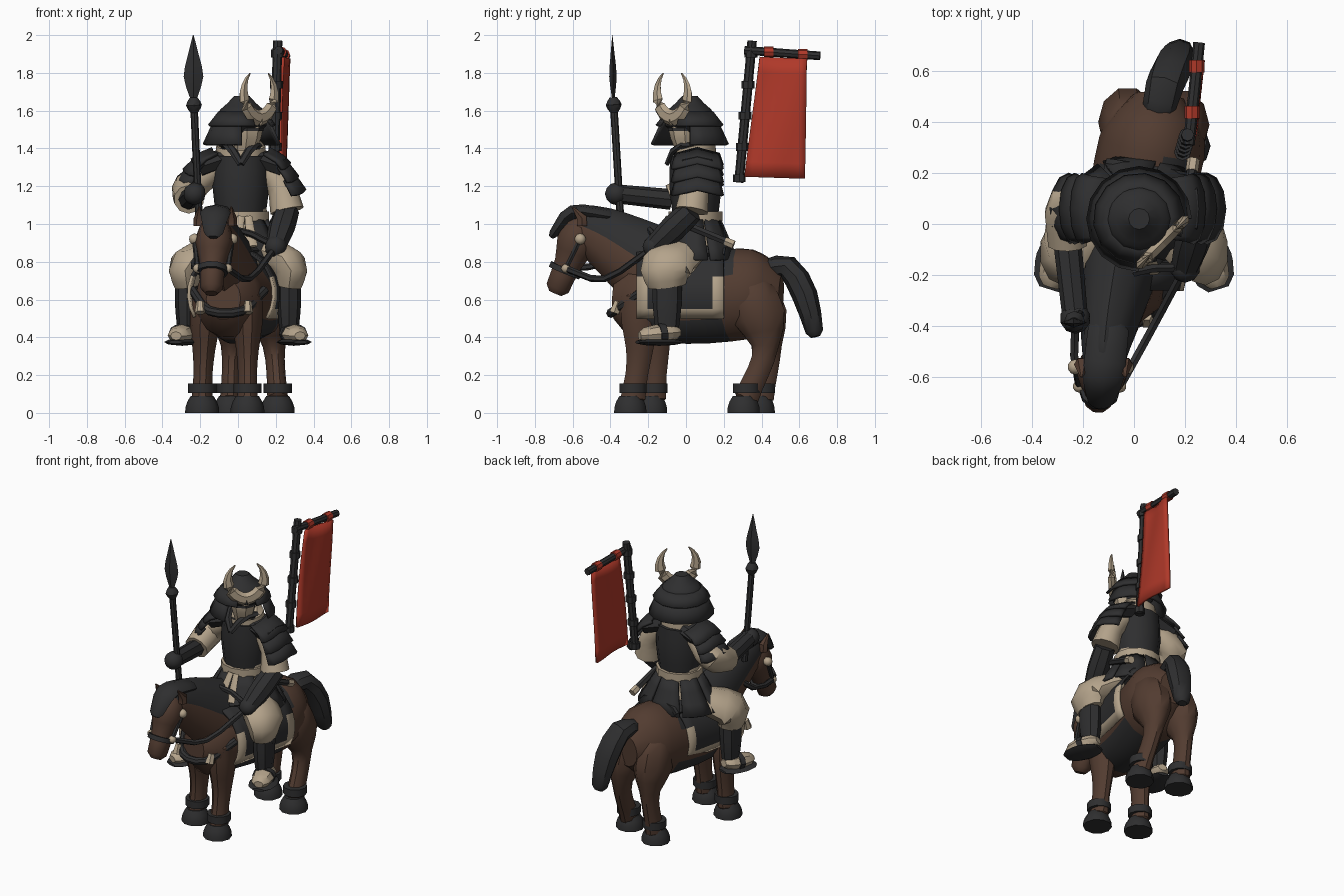
import bpy, bmesh
from math import sin, cos, pi, radians, sqrt
from mathutils import Vector

cube = bpy.data.objects.get("Cube")
if cube:
    bpy.data.objects.remove(cube, do_unlink=True)


def material(name, red, green, blue):
    mat = bpy.data.materials.new(name)
    mat.use_nodes = True
    mat.diffuse_color = (red, green, blue, 1)
    mat.node_tree.nodes["Principled BSDF"].inputs["Base Color"].default_value = mat.diffuse_color
    return mat


BLACK = material("charcoal black", .028, .028, .029)
BROWN = material("horse brown", .085, .045, .03)
CREAM = material("cream cloth", .46, .37, .26)
RED = material("banner red", .43, .04, .022)
made = []


def at(x, y, z):
    return Vector((x, y, z))


SIDEWAYS, FORWARD, UP = at(1, 0, 0), at(0, -1, 0), at(0, 0, 1)


def flow(values, t):
    """Smooth curve through evenly spaced values, numbers or vectors alike."""
    last = len(values) - 1
    i = min(int(t * last), last - 1)
    f = t * last - i
    here, there = values[i], values[i + 1]
    before = values[i - 1] if i else 2 * here - there
    after = values[i + 2] if i + 2 <= last else 2 * there - here
    bend = 2 * before - 5 * here + 4 * there - after
    return here + .5 * f * (there - before + f * (bend + f * (3 * (here - there) + after - before)))


def finish(name, bm, mats, rule=None):
    """Turn a bmesh into an object; the rule picks a material per face centre."""
    bmesh.ops.recalc_face_normals(bm, faces=bm.faces)
    if rule:
        for face in bm.faces:
            face.material_index = int(rule(face.calc_center_median()))
    mesh = bpy.data.meshes.new(name)
    bm.to_mesh(mesh)
    bm.free()
    for mat in mats:
        mesh.materials.append(mat)
    ob = bpy.data.objects.new(name, mesh)
    bpy.context.collection.objects.link(ob)
    made.append(ob)
    return ob


def tube(name, path, radii, *mats, flat=1, sides=10, side=SIDEWAYS, rings=6, dome=False, rule=None):
    """Loft ellipses along a smooth path; flat is depth divided by width."""
    centres = [flow(path, i / rings) for i in range(rings + 1)]
    widths = [flow(radii, i / rings) for i in range(rings + 1)]
    if dome:
        nose = (centres[0] - centres[1]).normalized() * widths[0] * .5
        tip = (centres[-1] - centres[-2]).normalized() * widths[-1] * .5
        centres = [centres[0] + nose, *centres, centres[-1] + tip]
        widths = [widths[0] * .55, *widths, widths[-1] * .55]
    bm = bmesh.new()
    loops = []
    for i, (centre, width) in enumerate(zip(centres, widths)):
        along = (centres[min(i + 1, len(centres) - 1)] - centres[max(i - 1, 0)]).normalized()
        u = (side - along * side.dot(along)).normalized() * width
        v = along.cross(u) * flat
        angles = [2 * pi * k / sides for k in range(sides)]
        loops.append([bm.verts.new(centre + u * cos(a) + v * sin(a)) for a in angles])
    for low, high in zip(loops, loops[1:]):
        for k in range(sides):
            j = (k + 1) % sides
            bm.faces.new((low[k], low[j], high[j], high[k]))
    bm.faces.new(loops[0])
    bm.faces.new(loops[-1])
    return finish(name, bm, mats, rule)


def rod(name, start, end, radius, mat, **options):
    return tube(name, [start, end], [radius, radius], mat, rings=1, **options)


def band(name, centre, axis, radius, half, mat, **options):
    return rod(name, centre - axis * half, centre + axis * half, radius, mat, **options)


def sheet(name, surface, across, down, *mats, rule=None):
    """Thin plate from a function of u and v in 0..1."""
    bm = bmesh.new()
    grid = [[bm.verts.new(surface(i / across, j / down)) for j in range(down + 1)] for i in range(across + 1)]
    for left, right in zip(grid, grid[1:]):
        for j in range(down):
            bm.faces.new((left[j], right[j], right[j + 1], left[j + 1]))
    ob = finish(name, bm, mats, rule)
    thickness = ob.modifiers.new("thickness", "SOLIDIFY")
    thickness.thickness, thickness.offset = .016, 0


def ball(name, centre, radius, mat):
    bm = bmesh.new()
    bmesh.ops.create_icosphere(bm, subdivisions=2, radius=radius)
    bmesh.ops.translate(bm, verts=bm.verts, vec=centre)
    finish(name, bm, [mat])


# Horse body, neck, head and tail
chest, belly, rump, dock = at(-.06, -.29, .6), at(0, 0, .59), at(.07, .3, .63), at(.09, .42, .63)
withers, crest, poll = at(-.05, -.15, .75), at(-.1, -.41, .92), at(-.12, -.55, .99)
cheek, muzzle = at(-.13, -.6, .85), at(-.14, -.68, .66)
tube("horse_body", [chest, belly, rump, dock], [.17, .195, .21, .17], BROWN, BLACK, flat=1.18, sides=14,
     rings=9, dome=True, rule=lambda c: -.2 < c.y < .22 and not .53 < c.z < .73)
tube("horse_neck", [withers, crest, poll], [.16, .11, .08], BROWN, BLACK, flat=1.5, sides=12,
     dome=True, rule=lambda c: c.z + .6 * c.y > .63)
tube("horse_head", [poll, cheek, muzzle], [.08, .1, .07, .06], BROWN, flat=1.1, dome=True)
tube("forelock", [crest + UP * .12, poll + at(0, -.05, .07), cheek + at(0, -.1, .1)], [.08, .08, .05],
     BLACK, flat=.5, sides=8, dome=True)
tube("tail", [dock + UP * .13, at(.12, .54, .77), at(.16, .63, .62), at(.18, .68, .43)],
     [.06, .075, .08, .055], BLACK, flat=.85, sides=8, dome=True)
face_axis = (muzzle - cheek).normalized()
band("noseband", cheek.lerp(muzzle, .5), face_axis, .083, .015, BLACK, flat=1.1)
for s in (-1, 1):
    boss, bit = cheek + at(.1 * s, .04, .07), cheek.lerp(muzzle, .45) + SIDEWAYS * s * .08
    ear = poll + SIDEWAYS * s * .085
    tube("horse_ear", [ear, ear + UP * .04, ear + at(0, -.05, .1)], [.03, .03, .005], BROWN, sides=6, rings=2)
    ball("cheek_boss", boss, .03, CREAM)
    ball("bit_boss", bit, .025, CREAM)
    rod("cheek_strap", boss, bit, .014, BLACK, sides=6)


# Horse legs with fetlock bands and hooves
def leg(name, hip, x, y, hock, radii):
    ground = at(x, y, 0)
    ankle = ground + UP * .08
    knee = hip.lerp(ankle, .53) - FORWARD * hock
    tube(name, [hip, knee, ankle], radii, BROWN, flat=1.25, rings=8, dome=True)
    band("fetlock_band", ground + UP * .13, UP, .075, .025, BLACK)
    sole = ground + FORWARD * .015
    tube("hoof", [sole + UP * .09, sole], [.06, .085, .09], BLACK, rings=3)


FORE, HIND = [.08, .08, .06, .05, .055], [.1, .115, .06, .05, .055]
leg("front_leg_left", at(.05, -.25, .62), .05, -.28, .02, FORE)
leg("front_leg_right", at(-.17, -.19, .62), -.19, -.17, .02, FORE)
leg("hind_leg_left", at(.17, .34, .66), .21, .32, .09, HIND)
leg("hind_leg_right", at(-.02, .35, .66), -.04, .4, .06, HIND)


# Saddle cloth with cream border, saddle, breast strap and reins
def cloth(u, v):
    y, angle = .46 * v - .26, pi * (1.35 * u - .18)
    return (.02 + .22 * y + .225 * cos(angle), y, .63 + .24 * sin(angle))


sheet("saddle_cloth", cloth, 18, 8, CREAM, BLACK,
      rule=lambda c: c.z > .7 or (c.z > .57 and -.2 < c.y < .14))
tube("saddle", [at(-.02, -.18, .86), at(.01, 0, .85), at(.05, .23, .84)], [.1, .17, .16], BLACK, flat=.33)
tube("breast_strap", [at(-.24, -.22, .65), at(-.15, -.38, .54), at(.02, -.38, .54), at(.14, -.22, .65)],
     [.025, .025], BLACK, sides=8, side=UP, rings=9)
for x in (-.2, .05):
    tube("strap_tassel", [at(x, -.36, .59), at(x, -.38, .53)], [.02, .03], CREAM, sides=6, rings=1)
left_hand, right_hand = at(.2, -.17, .88), at(-.23, -.37, 1.16)
bit = cheek.lerp(muzzle, .45)
tube("rein_left", [bit + SIDEWAYS * .08, at(.06, -.43, .71), left_hand], [.018, .018], BLACK, sides=6, side=UP)
tube("rein_right", [bit - SIDEWAYS * .08, at(-.23, -.4, .8), at(-.05, -.2, .98), left_hand], [.018, .018],
     BLACK, sides=6, side=UP)

# Rider legs, feet and stirrups
for s, word in ((1, "left"), (-1, "right")):
    hip, knee, calf, ankle = at(.12 * s, .02, .86), at(.27 * s, -.1, .78), at(.27 * s, -.1, .67), at(.27 * s, -.1, .43)
    heel, toe = at(.27 * s, -.06, .425), at(.32 * s, -.22, .41)
    tube("trouser_" + word, [hip, knee, calf], [.11, .14, .1], CREAM, flat=.68, side=FORWARD)
    tube("shin_" + word, [calf, ankle], [.065, .062, .05], BLACK, flat=1.2, sides=8)
    tube("foot_" + word, [heel, toe], [.055, .07, .055], CREAM, flat=.75, sides=8, dome=True)
    band("foot_strap_" + word, heel.lerp(toe, .45), (toe - heel).normalized(), .074, .018, BLACK, flat=.77)
    tube("stirrup_" + word, [heel - UP * .05, toe - UP * .035], [.07, .09, .075], BLACK, flat=.22, sides=8, dome=True)

# Rider torso, sash and skirt plates
waist, breast, nape = at(.015, .05, 1.04), at(.015, .05, 1.36), at(.015, .03, 1.42)
tube("robe", [waist - UP * .18, breast, nape], [.15, .13, .13, .07], CREAM, flat=.85, sides=12)
tube("cuirass", [waist, breast], [.13, .15, .145], BLACK, flat=.92, sides=12, rings=4)
band("sash", waist, UP, .15, .025, CREAM, flat=.95, sides=12)
for s in (-1, 1):
    tube("collar_strap", [nape + at(0, -.13, -.1), nape + at(.06 * s, -.08, -.01), nape + at(.09 * s, .02, -.01)],
         [.02, .03], BLACK, flat=.7, sides=6, rings=3)
    knot = waist + at(.02 + .02 * s, -.15, 0)
    tube("sash_tail", [knot, knot + at(.02 * s, -.09, -.16)], [.02, .03], CREAM, flat=.4, sides=6, rings=2)
PLATES = 7
for k in range(PLATES):
    def plate(u, v):
        angle = 2 * pi * (k + .92 * u) / PLATES - pi / 2 + .15
        return waist + at((.14 + .13 * v) * cos(angle), (.13 + .09 * v) * sin(angle), -.02 - .21 * v)
    sheet("skirt_plate", plate, 3, 3, BLACK)

# Arms with wide sleeves
elbow, wrist = at(.26, .03, 1.07), at(-.26, -.08, 1.13)
tube("sleeve_left", [at(.13, .06, 1.31), at(.225, .05, 1.2), elbow], [.065, .075, .09], CREAM)
tube("forearm_left", [elbow, left_hand], [.065, .07, .055], BLACK, sides=8)
tube("sleeve_right", [at(-.1, .06, 1.31), at(-.25, .08, 1.2), wrist], [.065, .09, .08], CREAM, side=UP)
tube("forearm_right", [wrist, right_hand], [.055, .05], BLACK, sides=8)
ball("hand_left", left_hand, .06, BLACK)
ball("hand_right", right_hand, .06, BLACK)

# Layered shoulder guards
LAMES = 3
for s, drop in ((1, .21), (-1, .16)):
    top = at(.015 + .12 * s, .06, 1.4)
    for k in range(LAMES):
        def guard(u, v):
            angle, t = pi * (u - .5), (k + 1.15 * v) / LAMES
            out = .13 * sqrt(t) + .015 * v + (.03 + .04 * t) * cos(angle)
            return top + at(s * out, (.115 + .02 * v) * sin(angle), -drop * t - .03 * abs(sin(angle)))
        sheet("shoulder_guard", guard, 6, 2, BLACK)
    tube("shoulder_cap", [top + at(-.05 * s, 0, -.05), top + at(.1 * s, 0, -.1)], [.055, .06], BLACK,
         flat=1.8, sides=8, side=UP, rings=2)

# Head turned toward the left front, with helmet and crescent crest
YAW = radians(-45)
head, gaze = at(.02, .02, 1.5), at(cos(YAW), sin(YAW), 0)
beside = UP.cross(gaze)
tube("face", [head + gaze * .02 - UP * .13, head + gaze * .04, head + UP * .07], [.05, .085, .09], CREAM, sides=8)
band("eye_band", head + gaze * .04, UP, .088, .008, BLACK, sides=8)
tube("helmet_bowl", [head + UP * .02, head + UP * .09, head + UP * .14], [.13, .125, .075], BLACK, sides=12, dome=True)
for height, drop, radius, gap in ((.09, .07, .12, .12), (.04, .12, .145, .25)):
    def lame(u, v):
        angle = YAW + pi * (gap + 2 * (1 - gap) * u)
        r = radius + .055 * v
        return head + at(r * cos(angle), r * sin(angle), height - drop * v)
    sheet("neck_guard", lame, 12, 2, BLACK)
crest_centre = head + gaze * .13 + UP * .175
for s in (-1, 1):
    arc = [pi * (.8 * k / 7 - .5) for k in range(8)]
    horn = [crest_centre + beside * s * .115 * cos(a) + UP * (.115 * sin(a) + .012 * (a + pi / 2)) for a in arc]
    tube("crest_horn", horn, [.042, .036, .004], CREAM, flat=.6, sides=6, side=UP + beside * s * .5, rings=8)

# Sword at the left hip
hilt, tip = at(.19, -.06, 1.02), at(.23, .23, .9)
rod("scabbard", hilt, tip, .021, BLACK, sides=6)
band("scabbard_tip", tip, (tip - hilt).normalized(), .025, .025, CREAM, sides=6)

# Spear
butt, neck, point = at(-.205, -.345, 1), at(-.235, -.385, 1.67), at(-.237, -.39, 2)
rod("spear_shaft", butt, neck, .02, BLACK, sides=8)
tube("spear_collar", [butt.lerp(neck, .88), neck], [.02, .042, .02], BLACK, sides=8, rings=4)
tube("spear_blade", [neck, point], [.02, .052, .03, .002], BLACK, flat=.38, sides=4)

# Banner on a pole with crossbar
base, peak = at(.19, .28, 1.22), at(.21, .35, 1.97)
bar_start, bar_end = at(.215, .31, 1.92), at(.255, .71, 1.89)
rod("banner_pole", base, peak, .025, BLACK, sides=8)
rod("crossbar", bar_start, bar_end, .023, BLACK, sides=8)
for k in range(5):
    band("pole_knot", base.lerp(peak, .03 + .22 * k), UP, .034, .02, BLACK, sides=8)
for t in (.32, .77):
    band("banner_loop", bar_start.lerp(bar_end, t), FORWARD, .03, .025, RED, sides=8)


def banner(u, v):
    ripple = .01 * sin(5 * u + 3 * v)
    return (.24 + .02 * u - ripple - .01 * v, .39 + .25 * u - (.08 - .07 * u) * v, 1.885 - .01 * u - .635 * v)


sheet("banner_cloth", banner, 8, 8, RED)

# Soft shading with crisp edges
bpy.ops.object.select_all(action="DESELECT")
for ob in made:
    ob.select_set(True)
bpy.context.view_layer.objects.active = made[0]
bpy.ops.object.shade_smooth_by_angle(angle=radians(40))
